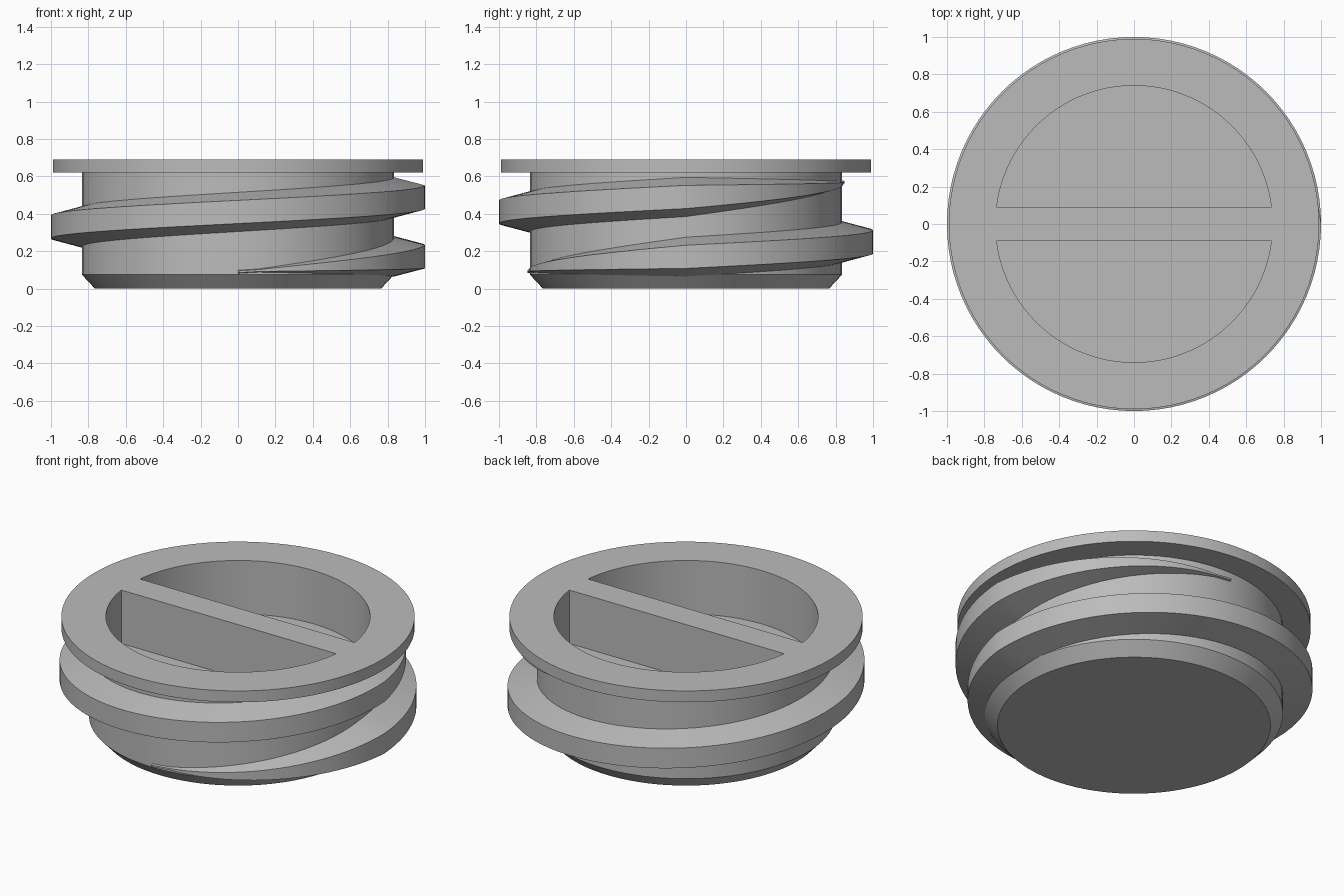
import bpy, bmesh, math
from math import cos, sin, pi

cube = bpy.data.objects.get("Cube")
if cube:
    bpy.data.objects.remove(cube, do_unlink=True)

SEGMENTS = 96
TOP, POCKET_FLOOR = 0.69, 0.36
BODY_R, CREST_R = 0.835, 1.0

grey = bpy.data.materials.new("plain_grey")
grey.use_nodes = True
colour = (0.5, 0.5, 0.5, 1)
grey.diffuse_color = colour
grey.node_tree.nodes["Principled BSDF"].inputs["Base Color"].default_value = colour


def make_object(name, bm):
    bmesh.ops.recalc_face_normals(bm, faces=bm.faces[:])
    mesh = bpy.data.meshes.new(name)
    bm.to_mesh(mesh)
    bm.free()
    mesh.materials.append(grey)
    obj = bpy.data.objects.new(name, mesh)
    bpy.context.collection.objects.link(obj)
    return obj


def activate(obj):
    bpy.ops.object.select_all(action='DESELECT')
    obj.select_set(True)
    bpy.context.view_layer.objects.active = obj


def loft(bm, rings, closed_ring=True):
    """Skin a list of equal vertex rings and cap both ends."""
    for a, b in zip(rings, rings[1:]):
        for i in range(len(a)):
            j = (i + 1) % len(a)
            bm.faces.new((a[i], a[j], b[j], b[i]))
    bm.faces.new(rings[0])
    bm.faces.new(rings[-1])


# Plug body: chamfered foot, barrel and flange turned as one solid
bm = bmesh.new()
profile = [(0.765, 0), (BODY_R, 0.075), (BODY_R, 0.62), (0.99, 0.62), (0.99, TOP)]
angles = [2 * pi * i / SEGMENTS for i in range(SEGMENTS)]
loft(bm, [[bm.verts.new((r * cos(a), r * sin(a), z)) for a in angles] for r, z in profile])
body = make_object("plug_body", bm)

# Two half-round pockets, leaving a grip bar across the middle
for side in (1, -1):
    bm = bmesh.new()
    radius, bar = 0.74, 0.09
    start = math.asin(bar / radius)
    arc = [start + (pi - 2 * start) * i / 48 for i in range(49)]
    loft(bm, [[bm.verts.new((radius * cos(a), side * radius * sin(a), z)) for a in arc]
              for z in (POCKET_FLOOR, TOP + 0.2)])
    cutter = make_object("pocket_cutter", bm)
    cutter.hide_render = True
    cut = body.modifiers.new("pocket", 'BOOLEAN')
    cut.operation, cut.solver, cut.object = 'DIFFERENCE', 'EXACT', cutter
    activate(body)
    bpy.ops.object.modifier_apply(modifier=cut.name)
    bpy.data.objects.remove(cutter, do_unlink=True)

# Screw thread: one and a half turns, tapering over a quarter turn at each end
bm = bmesh.new()
turns, pitch, first_z = 1.5, 0.32, 0.09
steps = int(turns * SEGMENTS)
rings = []
for i in range(steps + 1):
    t = turns * i / steps
    a = -pi / 2 + 2 * pi * t
    z = first_z + pitch * t
    size = max(0.08, min(1, t * 4, (turns - t) * 4))
    crest = BODY_R + (CREST_R - BODY_R) * size
    root_h, crest_h = 0.105 * size, 0.062 * size
    section = [(0.79, -root_h), (BODY_R, -root_h), (crest, -crest_h),
               (crest, crest_h), (BODY_R, root_h), (0.79, root_h)]
    rings.append([bm.verts.new((r * cos(a), r * sin(a), z + h)) for r, h in section])
loft(bm, rings)
thread = make_object("screw_thread", bm)

for obj in (body, thread):
    activate(obj)
    bpy.ops.object.shade_smooth_by_angle(angle=math.radians(12))
